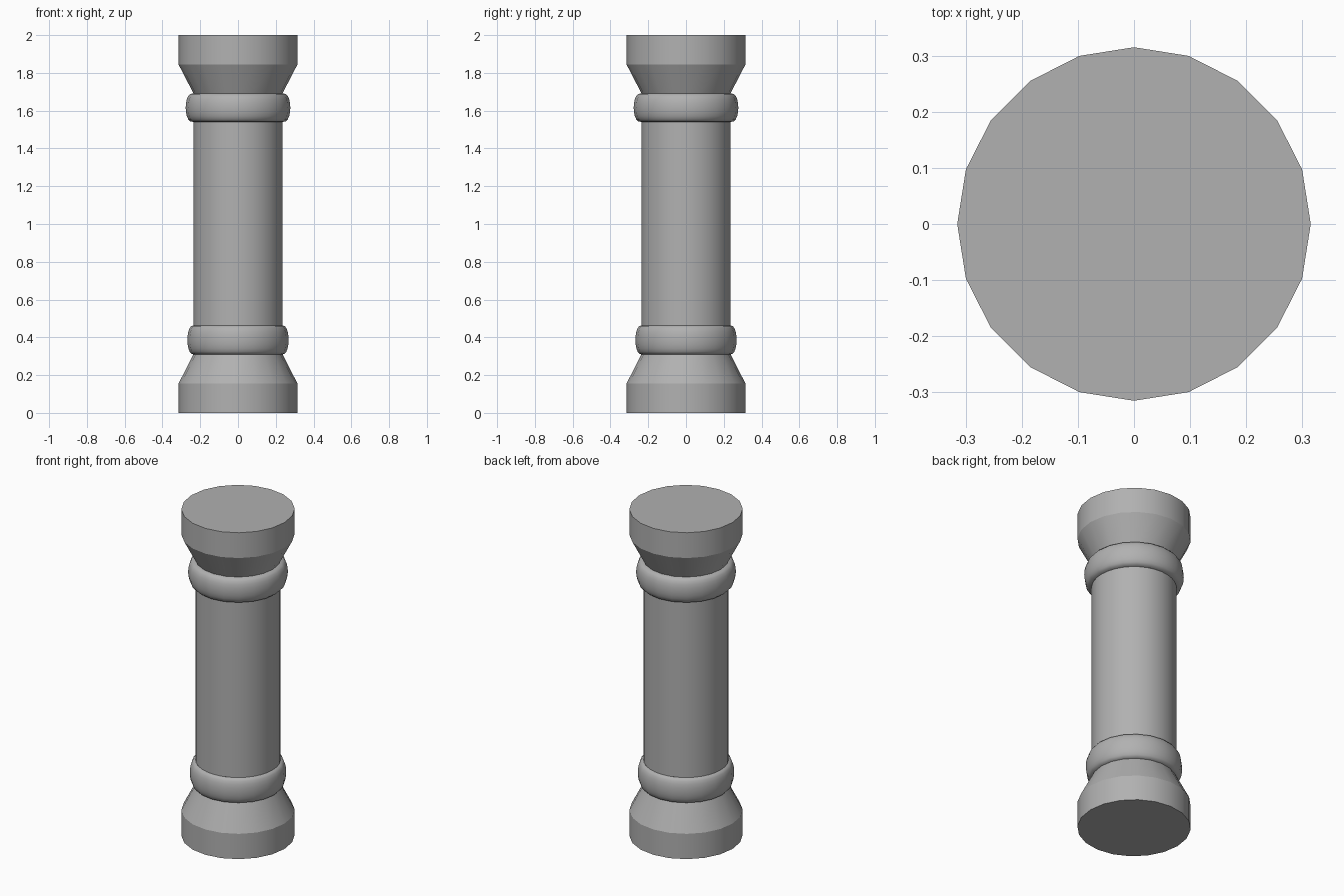
import bpy, bmesh, math

if "Cube" in bpy.data.objects:
    bpy.data.objects.remove(bpy.data.objects["Cube"])

# Mid-grey finish shared by every part
stone = bpy.data.materials.new("grey_stone")
stone.diffuse_color = (0.44, 0.44, 0.44, 1)
stone.use_nodes = True
stone.node_tree.nodes["Principled BSDF"].inputs["Base Color"].default_value = stone.diffuse_color


def lathe(name, profile, angle, sides=20):
    """Revolve (radius, z) points about z; a radius of 0 closes the end."""
    bm = bmesh.new()
    rings = []
    for r, z in profile:
        if r == 0:
            rings.append([bm.verts.new((0, 0, z))] * sides)
        else:
            rings.append([bm.verts.new((r * math.cos(math.tau * i / sides),
                                        r * math.sin(math.tau * i / sides), z))
                          for i in range(sides)])
    for low, high in zip(rings, rings[1:]):
        for i in range(sides):
            j = (i + 1) % sides
            corners = dict.fromkeys([low[i], low[j], high[j], high[i]])
            bm.faces.new(list(corners))
    mesh = bpy.data.meshes.new(name)
    bm.to_mesh(mesh)
    bm.free()
    mesh.materials.append(stone)
    obj = bpy.data.objects.new(name, mesh)
    bpy.context.collection.objects.link(obj)
    bpy.ops.object.select_all(action='DESELECT')
    obj.select_set(True)
    bpy.context.view_layer.objects.active = obj
    bpy.ops.object.shade_smooth_by_angle(angle=math.radians(angle))
    return obj


def bulge(z0, z1, inner, outer, power, steps=10):
    """Rounded moulding profile; a smaller power gives a squarer bulge."""
    mid, half = (z0 + z1) / 2, (z1 - z0) / 2
    points = []
    for k in range(steps + 1):
        a = math.pi * k / steps
        points.append((inner + (outer - inner) * max(math.sin(a), 0) ** power,
                       mid - half * math.cos(a)))
    return points


R, NECK = 0.315, 0.236

# Foot and head: a straight drum with a taper towards the shaft
lathe("base", [(0, 0), (R, 0), (R, 0.155), (NECK, 0.31)], 25)
lathe("capital", [(NECK, 1.692), (R, 1.845), (R, 2), (0, 2)], 25)

# Plain shaft between the mouldings
lathe("shaft", [(NECK, 0.463), (NECK, 1.54)], 25, sides=32)

# Rounded mouldings
lathe("lower_ring", bulge(0.31, 0.463, NECK, 0.268, 0.85), 60)
lathe("upper_ring", bulge(1.54, 1.692, NECK, 0.277, 0.75), 60)
